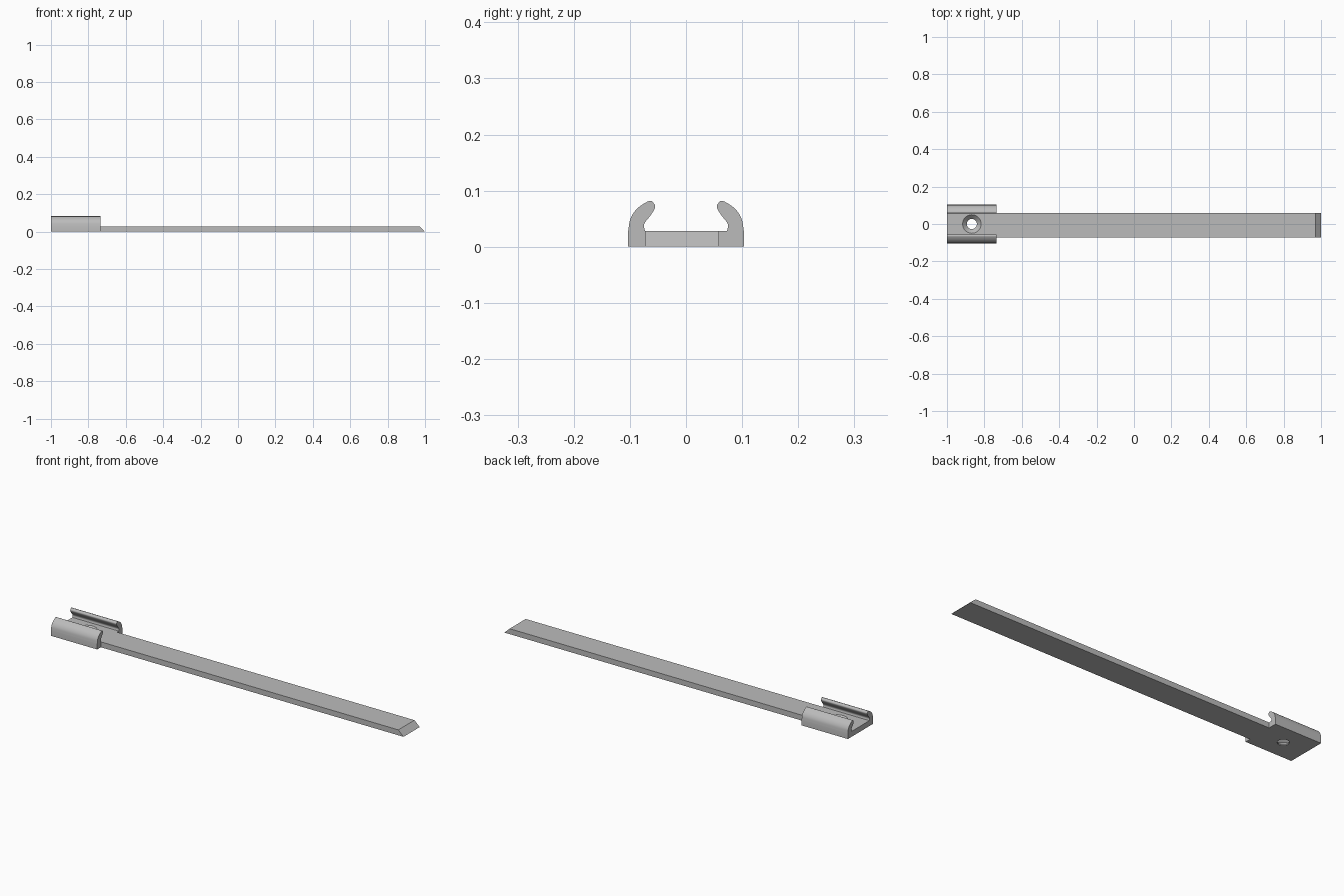
import bpy, bmesh
from mathutils import Vector, Matrix

cube = bpy.data.objects.get("Cube")
if cube:
    bpy.data.objects.remove(cube, do_unlink=True)

grey = bpy.data.materials.new("plain grey")
grey.use_nodes = True
colour = (0.5, 0.5, 0.5, 1)
grey.diffuse_color = colour
grey.node_tree.nodes["Principled BSDF"].inputs["Base Color"].default_value = colour

CLIP_START, CLIP_END = -1.0, -0.735
THICK = 0.028


def finish(name, bm):
    bmesh.ops.recalc_face_normals(bm, faces=bm.faces)
    mesh = bpy.data.meshes.new(name)
    bm.to_mesh(mesh)
    bm.free()
    mesh.materials.append(grey)
    obj = bpy.data.objects.new(name, mesh)
    bpy.context.collection.objects.link(obj)
    return obj


def extrude(name, outline, offset):
    """Extrude a closed outline of 3D points along an offset."""
    bm = bmesh.new()
    face = bm.faces.new([bm.verts.new(p) for p in outline])
    new = bmesh.ops.extrude_face_region(bm, geom=[face])["geom"]
    verts = [g for g in new if isinstance(g, bmesh.types.BMVert)]
    bmesh.ops.translate(bm, verts=verts, vec=offset)
    return finish(name, bm)


def spline(points, steps=5):
    """Smooth curve passing through the given points."""
    p = [Vector(q) for q in points]
    p = [2 * p[0] - p[1]] + p + [2 * p[-1] - p[-2]]
    out = []
    for a, b, c, d in zip(p, p[1:], p[2:], p[3:]):
        for i in range(steps):
            t = i / steps
            out.append(0.5 * (2 * b + (c - a) * t + (2 * a - 5 * b + 4 * c - d) * t**2
                              + (3 * b - a - 3 * c + d) * t**3))
    return out + [p[-2]]


# Clip: flat floor with two inward-curling arms
arm = spline([(0.103, THICK), (0.099, 0.05), (0.087, 0.068), (0.066, 0.0815),
              (0.058, 0.078), (0.055, 0.07), (0.063, 0.056), (0.072, 0.045),
              (0.075, 0.037), (0.073, THICK)])
half = [Vector((0.103, 0))] + arm
section = half + [Vector((-v.x, v.y)) for v in reversed(half)]
clip = extrude("clip", [(CLIP_START, v.x, v.y) for v in section],
               (CLIP_END - CLIP_START, 0, 0))

# Countersunk screw hole through the clip floor
bm = bmesh.new()
for r_low, r_high, low, high in ((0.027, 0.027, -0.02, 0.015), (0.027, 0.05, 0.005, THICK + 0.0005)):
    bmesh.ops.create_cone(bm, cap_ends=True, segments=48, radius1=r_low, radius2=r_high,
                          depth=high - low,
                          matrix=Matrix.Translation((-0.867, 0, (low + high) / 2)))
cutter = finish("hole_cutter", bm)
cutter.hide_render = True
cut = clip.modifiers.new("hole", "BOOLEAN")
cut.operation = "DIFFERENCE"
cut.solver = "EXACT"
cut.use_self = True
cut.object = cutter
bpy.context.view_layer.objects.active = clip
bpy.ops.object.modifier_apply(modifier=cut.name)
bpy.data.objects.remove(cutter, do_unlink=True)

# Long strip with a bevelled tip
Y_MIN, Y_MAX = -0.073, 0.059
side = [(CLIP_END, 0), (1.0, 0), (0.97, THICK), (CLIP_END, THICK)]
strip = extrude("strip", [(x, Y_MIN, z) for x, z in side], (0, Y_MAX - Y_MIN, 0))

bpy.ops.object.select_all(action="DESELECT")
clip.select_set(True)
bpy.context.view_layer.objects.active = clip
bpy.ops.object.shade_smooth_by_angle(angle=0.6)
